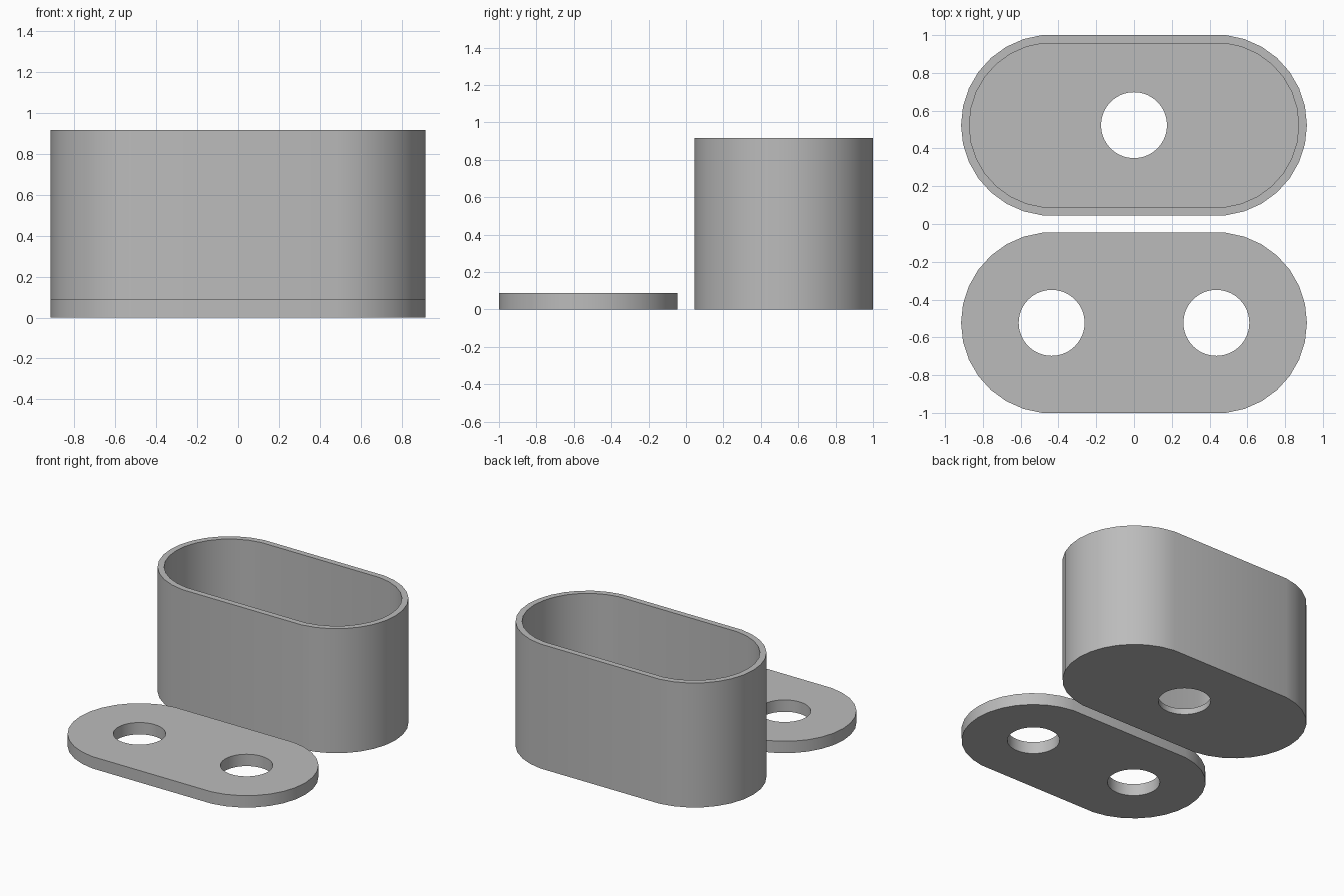
import bpy, bmesh, math

if "Cube" in bpy.data.objects:
    bpy.data.objects.remove(bpy.data.objects["Cube"], do_unlink=True)

U = 0.0436            # wall thickness, the module for every size
SPACING = 10 * U      # half distance between the rounded ends
OFFSET = 12 * U       # distance of each part from the middle

grey = bpy.data.materials.new("plain grey")
grey.use_nodes = True
colour = (0.5, 0.5, 0.5, 1)
grey.diffuse_color = colour
grey.node_tree.nodes["Principled BSDF"].inputs["Base Color"].default_value = colour


def circle(x, y, r, n):
    return [(x + r * math.cos(2 * math.pi * i / n), y + r * math.sin(2 * math.pi * i / n))
            for i in range(n)]


def slot(y, r, n=30):
    """Straight-sided outline with two faceted round ends."""
    return [(px + math.copysign(SPACING, px), py) for px, py in
            ((a, y + b) for a, b in circle(0, 0, r, n))]


def loop(bm, points, z):
    verts = [bm.verts.new((x, y, z)) for x, y in points]
    for a, b in zip(verts, verts[1:] + verts[:1]):
        bm.edges.new((a, b))
    return verts


def wall(bm, lower, upper):
    n = len(lower)
    for i in range(n):
        j = (i + 1) % n
        bm.faces.new((lower[i], lower[j], upper[j], upper[i]))


def cap(bm, *loops):
    edges = [bm.edges.get((a, b)) for v in loops for a, b in zip(v, v[1:] + v[:1])]
    bmesh.ops.triangle_fill(bm, use_beauty=True, use_dissolve=False, edges=edges)


def finish(bm, name):
    bmesh.ops.recalc_face_normals(bm, faces=bm.faces)
    mesh = bpy.data.meshes.new(name)
    bm.to_mesh(mesh)
    bm.free()
    mesh.materials.append(grey)
    obj = bpy.data.objects.new(name, mesh)
    bpy.context.collection.objects.link(obj)
    bpy.ops.object.select_all(action="DESELECT")
    obj.select_set(True)
    bpy.context.view_layer.objects.active = obj
    bpy.ops.object.shade_smooth_by_angle(angle=math.radians(30))


# Lid: flat plate with two round holes
bm = bmesh.new()
outlines = [slot(-OFFSET, 11 * U)] + [circle(s * SPACING, -OFFSET, 4 * U, 72) for s in (-1, 1)]
bottom = [loop(bm, o, 0) for o in outlines]
top = [loop(bm, o, 2 * U) for o in outlines]
cap(bm, *bottom)
cap(bm, *top)
for low, high in zip(bottom, top):
    wall(bm, low, high)
finish(bm, "lid_plate")

# Box: open tub with a thin floor and one central drain hole
bm = bmesh.new()
height = 21 * U
outer, inner = slot(OFFSET, 11 * U), slot(OFFSET, 10 * U)
hole = circle(0, OFFSET, 4 * U, 72)
outer_low, outer_high = loop(bm, outer, 0), loop(bm, outer, height)
inner_low, inner_high = loop(bm, inner, U), loop(bm, inner, height)
hole_low, hole_high = loop(bm, hole, 0), loop(bm, hole, U)
cap(bm, outer_low, hole_low)
cap(bm, inner_low, hole_high)
wall(bm, outer_low, outer_high)
wall(bm, inner_low, inner_high)
wall(bm, outer_high, inner_high)
wall(bm, hole_low, hole_high)
finish(bm, "open_box")
